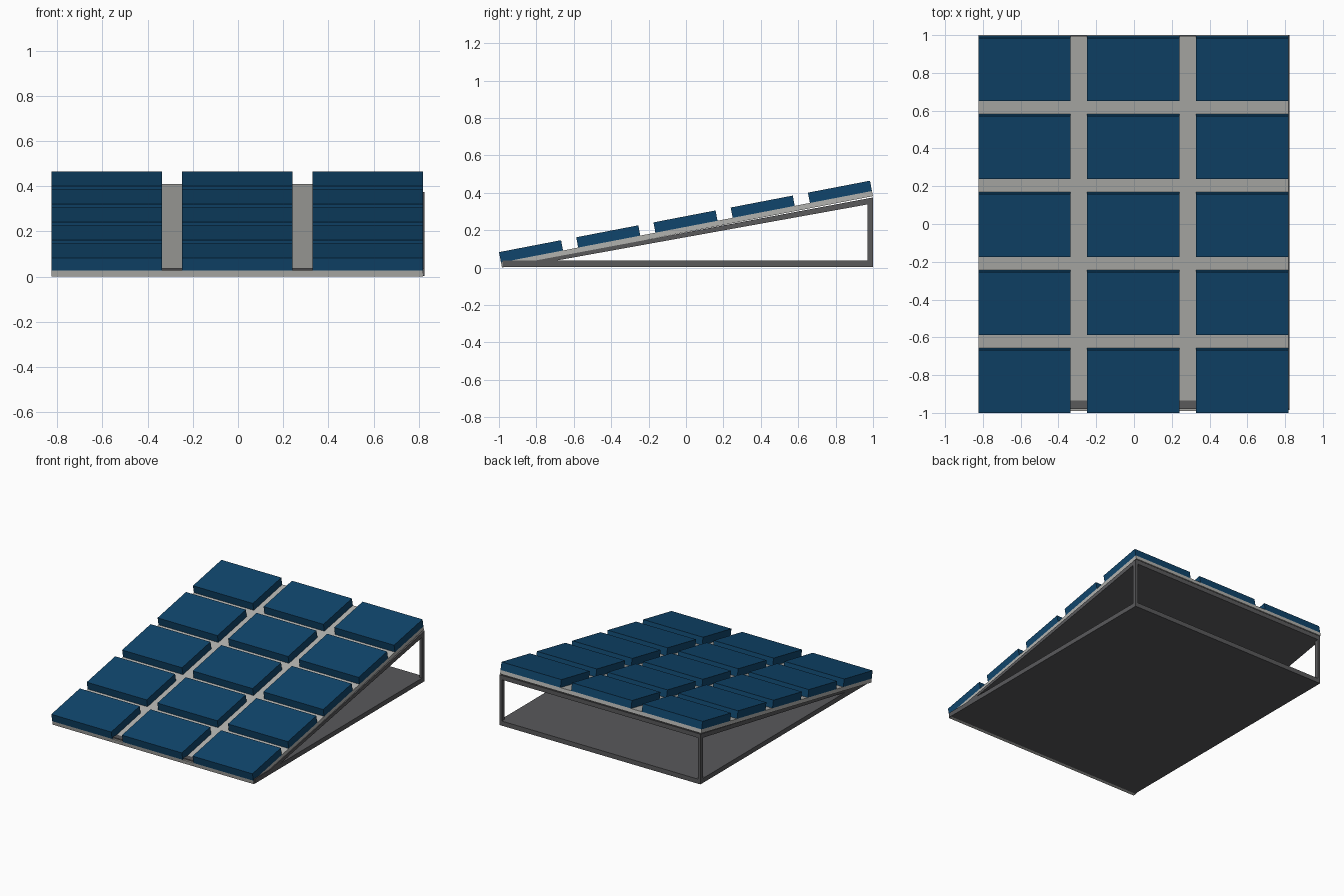
import bpy, bmesh, math
from mathutils import Matrix

if "Cube" in bpy.data.objects:
    bpy.data.objects.remove(bpy.data.objects["Cube"])


def material(name, rgb):
    m = bpy.data.materials.new(name)
    m.diffuse_color = (*rgb, 1)
    m.use_nodes = True
    m.node_tree.nodes["Principled BSDF"].inputs["Base Color"].default_value = m.diffuse_color
    return m


BLUE = material("cell_blue", (0.005, 0.06, 0.15))
DARK = material("frame_grey", (0.1, 0.1, 0.105))
PALE = material("backing_grey", (0.45, 0.45, 0.43))


def prism(name, profile, x0, x1, mat):
    """Extrude a (y, z) profile along x."""
    bm = bmesh.new()
    face = bm.faces.new([bm.verts.new((x0, y, z)) for y, z in profile])
    ext = bmesh.ops.extrude_face_region(bm, geom=[face])
    moved = [v for v in ext["geom"] if isinstance(v, bmesh.types.BMVert)]
    bmesh.ops.translate(bm, verts=moved, vec=(x1 - x0, 0, 0))
    bmesh.ops.recalc_face_normals(bm, faces=bm.faces)
    me = bpy.data.meshes.new(name)
    bm.to_mesh(me)
    bm.free()
    me.materials.append(mat)
    ob = bpy.data.objects.new(name, me)
    bpy.context.collection.objects.link(ob)
    return ob


def rect(a, b, c, d):
    return [(a, c), (b, c), (b, d), (a, d)]


# Wedge stand: base plate, sloped plate and two rear posts
FX0, FX1 = -0.818, 0.824
prism("base_plate", rect(-0.98, 1, 0.004, 0.038), FX0, FX1, DARK)
prism("sloped_plate", [(-0.985, 0.004), (-0.88, 0.004), (1, 0.343), (1, 0.375)],
      FX0, FX1, DARK)
for side, x in (("left", FX0), ("right", FX1 - 0.02)):
    prism(f"rear_post_{side}", rect(0.97, 1, 0.036, 0.345), x, x + 0.02, DARK)

# Tilted backing sheet
LENGTH, SHEET, CELL = 2.02, 0.028, 0.056
TILT = Matrix.Translation((0, -0.984, 0)) @ Matrix.Rotation(math.radians(10.9), 4, 'X')
PX0, PX1 = -0.824, 0.818
prism("backing_sheet", rect(0, LENGTH, 0, SHEET), PX0, PX1, PALE).matrix_world = TILT

# Grid of raised cells, 3 across and 5 up the slope
W, D = 0.489, 0.338
for i in range(3):
    for j in range(5):
        x = PX0 + i * (PX1 - PX0 - W) / 2
        y = j * (LENGTH - D) / 4
        cell = prism(f"cell_{j + 1}_{i + 1}", rect(y, y + D, SHEET, SHEET + CELL),
                     x, x + W, BLUE)
        cell.matrix_world = TILT
